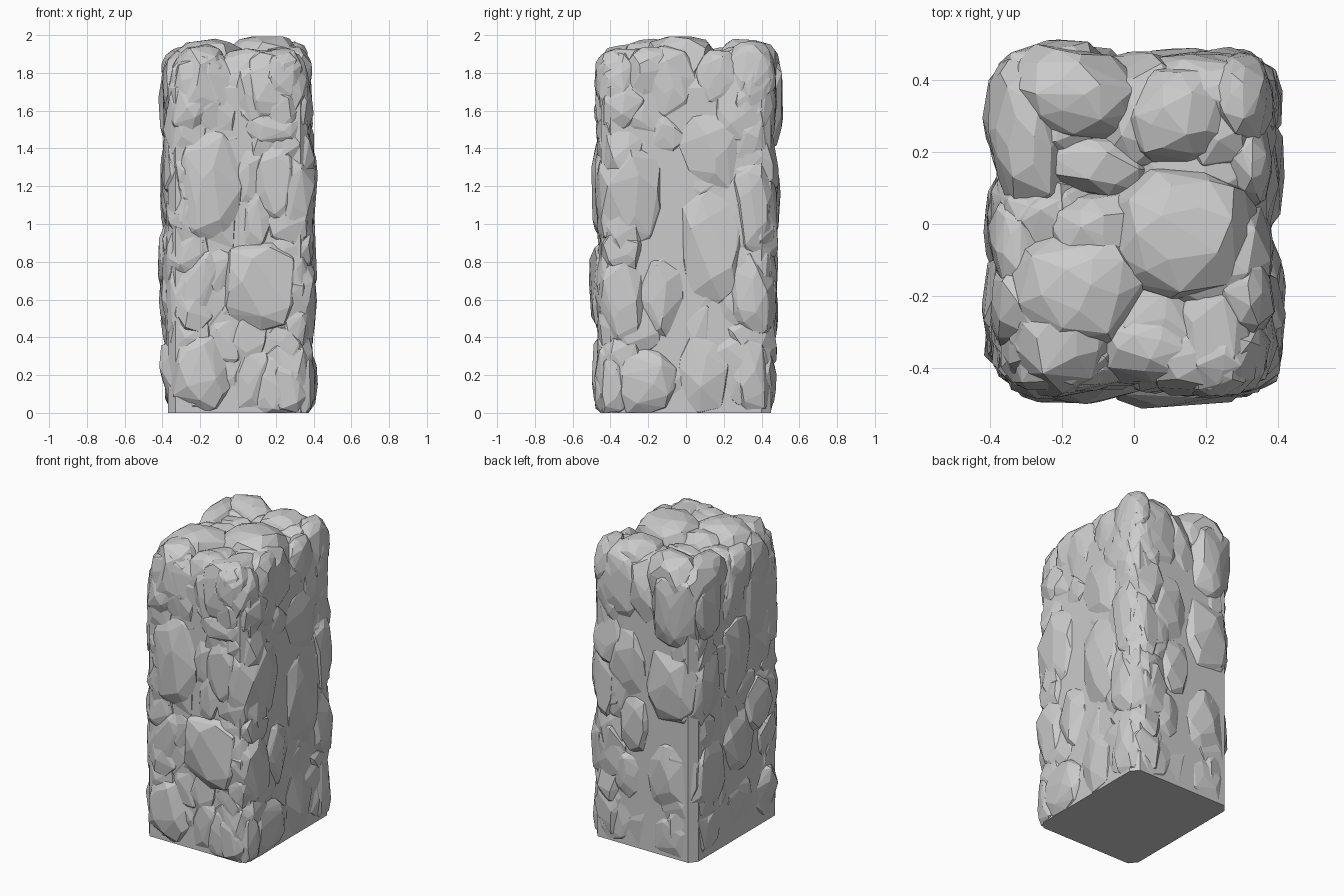
import bpy, bmesh, math, random
from mathutils import Vector, Matrix, Euler

random.seed(5)
LIMIT = Vector((0.44, 0.52, 2.0))


def hull(points, verts, faces):
    """Append the faceted convex hull of a point cloud to a mesh buffer."""
    bm = bmesh.new()
    for p in points:
        bm.verts.new((max(-LIMIT.x, min(LIMIT.x, p.x)),
                      max(-LIMIT.y, min(LIMIT.y, p.y)),
                      max(0.0, min(LIMIT.z, p.z))))
    bmesh.ops.remove_doubles(bm, verts=bm.verts[:], dist=0.004)
    bmesh.ops.convex_hull(bm, input=bm.verts[:])
    bmesh.ops.delete(bm, geom=[v for v in bm.verts if not v.link_faces], context='VERTS')
    bmesh.ops.dissolve_limit(bm, angle_limit=math.radians(5), verts=bm.verts[:], edges=bm.edges[:])
    bmesh.ops.recalc_face_normals(bm, faces=bm.faces[:])
    bm.verts.index_update()
    base = len(verts)
    verts.extend(v.co.copy() for v in bm.verts)
    faces.extend([base + v.index for v in f.verts] for f in bm.faces)
    bm.free()


def boulder(center, half, tilt_axis, n=60, power=3.0, tilt=5, lean=3):
    """Jittered points on a rounded block, slightly tilted and leaning."""
    rot = Matrix.Rotation(math.radians(random.uniform(-tilt, tilt)), 3, tilt_axis)
    rot = Euler([math.radians(random.uniform(-lean, lean)) for _ in range(3)]).to_matrix() @ rot
    pts = []
    for i in range(n):
        z = 1 - 2 * (i + 0.5) / n
        a = i * 2.39996 + random.uniform(-0.35, 0.35)
        r = math.sqrt(1 - z * z)
        d = Vector((r * math.cos(a), r * math.sin(a), z))
        k = sum(abs(c) ** power for c in d) ** (-1 / power) * random.uniform(0.92, 1.0)
        pts.append(center + rot @ Vector((d.x * half[0] * k, d.y * half[1] * k, d.z * half[2] * k)))
    return pts


def make_object(name, verts, faces):
    me = bpy.data.meshes.new(name)
    me.from_pydata(verts, [], faces)
    ob = bpy.data.objects.new(name, me)
    bpy.context.collection.objects.link(ob)


def wall(name, axis, sign, stones, span, fill_out):
    """Stones given as (across, z, half width, half height, outermost distance)."""
    verts, faces = [], []

    def add(u, z, hu, hz, out, depth, n, power, tilt, lean):
        u = max(-span + hu, min(span - hu, u))
        w = sign * (out - depth)
        if axis == 'X':
            c, h = Vector((w, u, z)), (depth, hu, hz)
        else:
            c, h = Vector((u, w, z)), (hu, depth, hz)
        hull(boulder(c, h, axis, n, power, tilt, lean), verts, faces)

    for u, z, hu, hz, out in stones:
        add(u, z, hu * 1.14, hz * 1.12, out + 0.003, 0.19, 64, 3.2, 5, 3)
    # packed smaller rocks filling the joints
    cols, rows = 4, 8
    for i in range(cols * rows):
        hu, hz = random.uniform(0.11, 0.16), random.uniform(0.15, 0.26)
        u = -span + 2 * span * (i % cols + random.uniform(0.2, 0.8)) / cols
        z = 0.1 + 1.62 * (i // cols + random.uniform(0.2, 0.8)) / rows
        add(u, z, hu, hz, fill_out + random.uniform(-0.015, 0.012), 0.14, 40, 3.2, 14, 6)
    make_object(name, verts, faces)


# solid core of the pillar
verts, faces = [], []
core = [Vector((x * s, y * t, z)) for x in (-1, 1) for y in (-1, 1)
        for z, k in ((0, 1.0), (0.6, 1.02), (1.72, 1.0), (1.85, 0.86))
        for s, t in ((0.37 * k, 0.40 * k), (0.33 * k, 0.45 * k))]
hull(core, verts, faces)
make_object("pillar_core", verts, faces)

# front face
wall("front_rocks", 'Y', -1, [
    (-0.20, 1.71, 0.14, 0.22, 0.48), (0.07, 1.65, 0.14, 0.25, 0.47),
    (0.22, 1.81, 0.10, 0.11, 0.48), (0.24, 1.57, 0.13, 0.12, 0.46),
    (-0.15, 1.20, 0.18, 0.34, 0.50), (0.20, 1.22, 0.13, 0.24, 0.49),
    (-0.32, 1.45, 0.07, 0.28, 0.44), (0.12, 0.67, 0.20, 0.24, 0.52),
    (-0.20, 0.66, 0.16, 0.25, 0.48), (-0.18, 0.22, 0.17, 0.23, 0.50),
    (0.08, 0.18, 0.13, 0.22, 0.48), (0.26, 0.14, 0.11, 0.18, 0.49),
    (0.30, 0.46, 0.09, 0.16, 0.47), (-0.32, 0.85, 0.07, 0.22, 0.44),
], 0.40, 0.465)

# right face
wall("right_rocks", 'X', 1, [
    (-0.38, 1.72, 0.11, 0.19, 0.38), (-0.10, 1.71, 0.16, 0.22, 0.39),
    (0.15, 1.79, 0.08, 0.10, 0.36), (0.37, 1.70, 0.11, 0.23, 0.39),
    (-0.31, 1.15, 0.17, 0.29, 0.42), (0.15, 1.38, 0.22, 0.27, 0.40),
    (0.14, 0.90, 0.18, 0.34, 0.42), (0.39, 1.08, 0.11, 0.29, 0.41),
    (-0.38, 0.57, 0.13, 0.26, 0.42), (-0.13, 0.60, 0.14, 0.25, 0.41),
    (-0.22, 0.17, 0.18, 0.19, 0.42), (0.10, 0.22, 0.15, 0.24, 0.41),
    (0.35, 0.20, 0.10, 0.24, 0.41), (0.37, 0.62, 0.12, 0.24, 0.42),
    (-0.37, 1.50, 0.10, 0.09, 0.37), (-0.40, 0.15, 0.10, 0.20, 0.41),
], 0.48, 0.385)

# back face
wall("back_rocks", 'Y', 1, [
    (-0.25, 1.64, 0.15, 0.26, 0.52), (0.01, 1.68, 0.13, 0.22, 0.48),
    (0.25, 1.66, 0.13, 0.25, 0.48), (-0.20, 1.12, 0.18, 0.26, 0.50),
    (0.12, 1.20, 0.15, 0.27, 0.49), (0.31, 1.03, 0.10, 0.29, 0.49),
    (0.05, 0.82, 0.14, 0.22, 0.49), (-0.20, 0.53, 0.18, 0.25, 0.49),
    (0.13, 0.48, 0.15, 0.20, 0.48), (0.30, 0.60, 0.10, 0.18, 0.48),
    (-0.22, 0.14, 0.16, 0.18, 0.46), (0.06, 0.16, 0.17, 0.20, 0.46),
    (0.28, 0.20, 0.11, 0.23, 0.46),
], 0.39, 0.455)

# left face
wall("left_rocks", 'X', -1, [
    (0.33, 1.65, 0.15, 0.25, 0.42), (0.03, 1.62, 0.15, 0.26, 0.40),
    (-0.22, 1.71, 0.15, 0.20, 0.40), (-0.39, 1.66, 0.09, 0.22, 0.36),
    (0.32, 1.10, 0.15, 0.27, 0.41), (0.00, 1.18, 0.17, 0.32, 0.41),
    (-0.30, 1.25, 0.16, 0.30, 0.40), (0.30, 0.54, 0.17, 0.25, 0.41),
    (-0.01, 0.64, 0.16, 0.23, 0.42), (-0.22, 0.82, 0.14, 0.19, 0.43),
    (-0.37, 0.58, 0.11, 0.27, 0.39), (0.30, 0.14, 0.15, 0.18, 0.38),
    (0.00, 0.20, 0.17, 0.24, 0.38), (-0.31, 0.18, 0.16, 0.22, 0.38),
], 0.47, 0.38)

# top cap: (x, y, half x, half y, top height)
verts, faces = [], []
for x, y, hx, hy, top in [
    (0.13, -0.03, 0.20, 0.19, 2.00), (0.12, 0.30, 0.15, 0.14, 1.98),
    (-0.17, 0.36, 0.18, 0.13, 1.97), (-0.29, 0.25, 0.11, 0.22, 1.94),
    (-0.15, -0.18, 0.19, 0.17, 1.98), (-0.12, 0.17, 0.19, 0.10, 1.92),
    (0.23, -0.36, 0.11, 0.12, 1.93), (0.05, -0.34, 0.17, 0.11, 1.93),
    (-0.20, -0.35, 0.15, 0.10, 1.93), (0.30, 0.35, 0.08, 0.12, 1.97),
    (0.31, 0.17, 0.07, 0.12, 1.92), (-0.31, -0.08, 0.08, 0.16, 1.90),
    (0.29, -0.18, 0.09, 0.14, 1.94), (-0.10, -0.02, 0.15, 0.12, 1.95),
]:
    hull(boulder(Vector((x, y, top - 0.17)), (hx * 1.06, hy * 1.06, 0.175), 'Z', 64, 2.7, 12, 5),
         verts, faces)
make_object("top_rocks", verts, faces)
